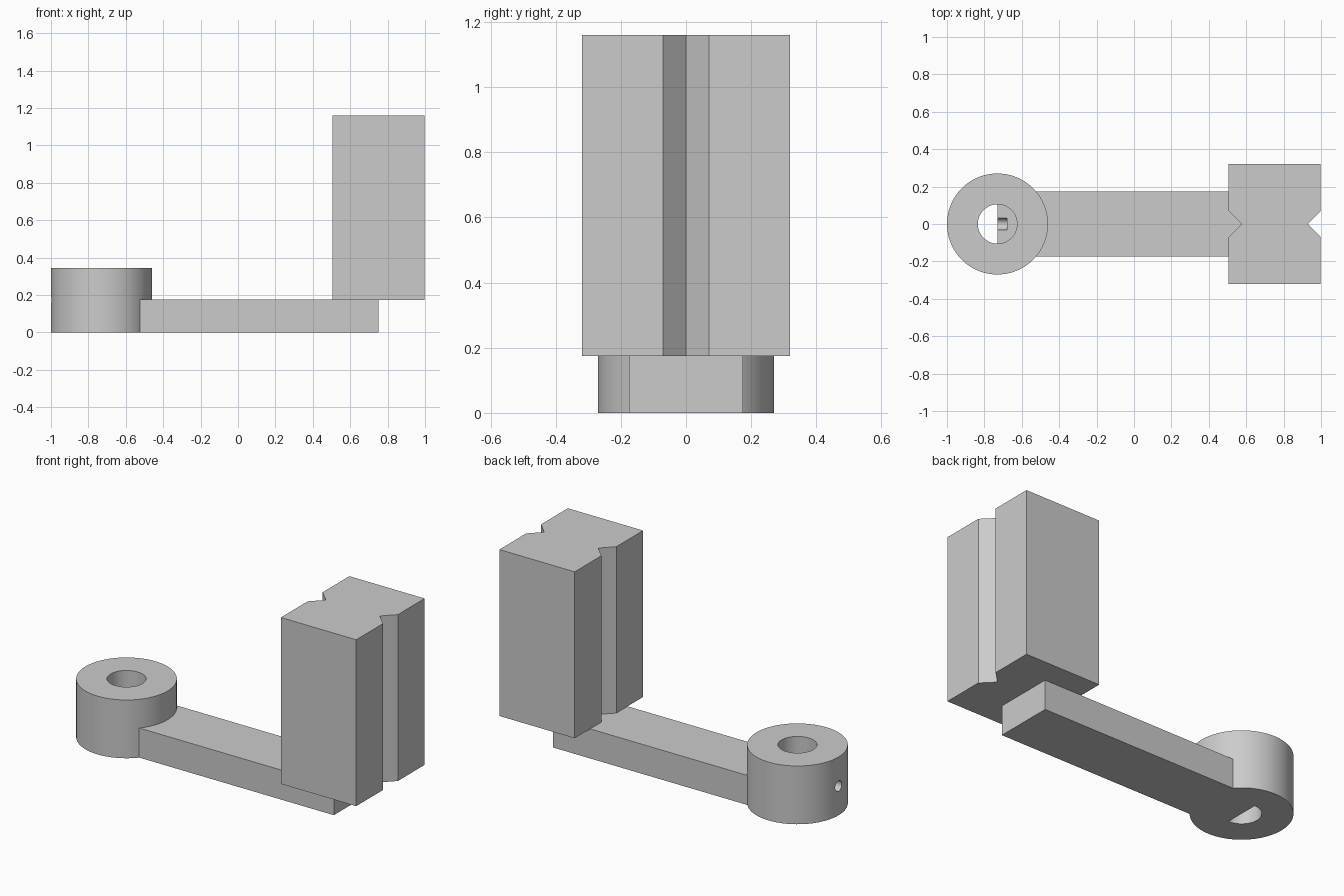
import bpy
import bmesh
from math import radians

old = bpy.data.objects.get("Cube")
if old:
    bpy.data.objects.remove(old, do_unlink=True)

grey = bpy.data.materials.new("plain grey")
grey.use_nodes = True
grey.diffuse_color = (0.6, 0.6, 0.6, 1)
grey.node_tree.nodes["Principled BSDF"].inputs["Base Color"].default_value = (0.6, 0.6, 0.6, 1)

HUB_X = -0.73
HUB_H = 0.345
ARM_H = 0.175


def prism(name, outline, z0, z1):
    """Extrude a flat outline upward into a solid."""
    bm = bmesh.new()
    base = bm.faces.new([bm.verts.new((x, y, z0)) for x, y in outline])
    top = bmesh.ops.extrude_face_region(bm, geom=[base])["geom"]
    for v in top:
        if isinstance(v, bmesh.types.BMVert):
            v.co.z = z1
    bmesh.ops.recalc_face_normals(bm, faces=bm.faces)
    mesh = bpy.data.meshes.new(name)
    bm.to_mesh(mesh)
    bm.free()
    obj = bpy.data.objects.new(name, mesh)
    bpy.context.collection.objects.link(obj)
    mesh.materials.append(grey)
    return obj


def cylinder(name, radius, depth, location, sides, rotation=(0, 0, 0)):
    bpy.ops.mesh.primitive_cylinder_add(vertices=sides, radius=radius, depth=depth,
                                        location=location, rotation=rotation)
    obj = bpy.context.object
    obj.name = name
    obj.data.materials.append(grey)
    return obj


def activate(obj):
    bpy.ops.object.select_all(action='DESELECT')
    obj.select_set(True)
    bpy.context.view_layer.objects.active = obj


def cut(obj, cutter):
    activate(obj)
    mod = obj.modifiers.new("cut", 'BOOLEAN')
    mod.operation = 'DIFFERENCE'
    mod.solver = 'EXACT'
    mod.object = cutter
    bpy.ops.object.modifier_apply(modifier=mod.name)


# Round hub and the flat arm, which reaches the hub's centre line
hub = cylinder("hub", 0.27, HUB_H, (HUB_X, 0, HUB_H / 2), 96)
arm = prism("arm", [(HUB_X, -0.175), (0.75, -0.175), (0.75, 0.175), (HUB_X, 0.175)], 0, ARM_H)

# Vertical bore through the hub, and side screw hole that also grooves the arm
bore = cylinder("bore_cutter", 0.105, 1, (HUB_X, 0, HUB_H / 2), 64)
drill = cylinder("screw_hole_cutter", 0.031, 0.4, (-0.88, 0, HUB_H / 2), 32, (0, radians(90), 0))
cut(hub, bore)
cut(hub, drill)
cut(arm, drill)
for cutter in (bore, drill):
    bpy.data.objects.remove(cutter, do_unlink=True)

# Upright grip block with a V groove down each end
x0, x1, w, v = 0.505, 0.998, 0.32, 0.07
half = [(x0 + v, 0), (x0, -v), (x0, -w), (x1, -w), (x1, -v), (x1 - v, 0)]
prism("grip_block", half + [(x, -y) for x, y in reversed(half[1:-1])], ARM_H, 1.16)

# Smooth round walls, sharp edges kept
for obj in (hub, arm):
    activate(obj)
    bpy.ops.object.shade_smooth_by_angle(angle=radians(30))
